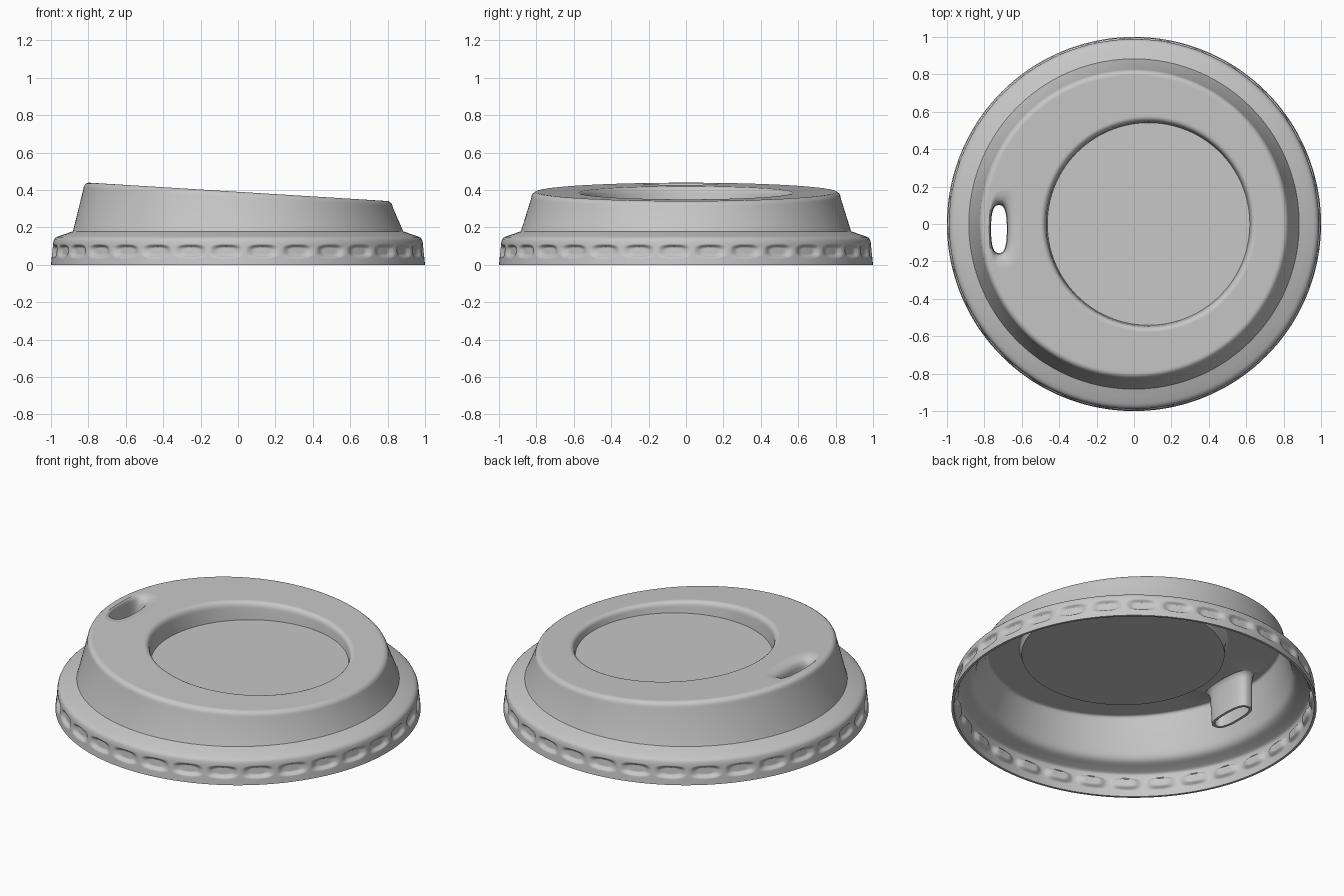
import bpy, bmesh
from math import sin, cos, pi, hypot, radians, copysign
from mathutils import Vector

old = bpy.data.objects.get("Cube")
if old:
    bpy.data.objects.remove(old, do_unlink=True)

DENTS = 32
N = DENTS * 18          # segments round the lid
TILT = -0.0615          # slope of the drinking surface along x
WALL = 0.014            # sheet thickness
TOP = 0.39              # height of the drinking surface at x = 0

bm = bmesh.new()


def dent(a, z):
    """Inward depth of the pressed grips round the rim."""
    pitch = 2 * pi / DENTS
    u = ((a + pi / 2 + 0.064 + pitch / 2) % pitch - pitch / 2) / 0.09
    v = (z - 0.073) / 0.037
    rho = (abs(u) ** 3 + abs(v) ** 3) ** (1 / 3)
    s = min(max((1 - rho) / 0.5, 0), 1)
    return 0.018 * s * s * (3 - 2 * s)


def circle(r, z, k, cx):
    """Ring of radius r; k blends from level (0) to fully tilted (1)."""
    ring = []
    for i in range(N):
        a = 2 * pi * i / N
        q = r - (dent(a, z) if z < 0.12 else 0)
        x = cx + q * cos(a)
        ring.append(bm.verts.new((x, q * sin(a), max(0, z + k * TILT * x))))
    return ring


def slot(cx, half_w, half_l, z, k=1):
    """Rounded oval ring for the drinking spout."""
    ring = []
    for i in range(96):
        a = 2 * pi * (i + 0.5) / 96
        x = cx + half_w * copysign(abs(cos(a)) ** 0.75, cos(a))
        y = -0.027 + half_l * copysign(abs(sin(a)) ** 0.75, sin(a))
        ring.append(bm.verts.new((x, y, z + k * TILT * x)))
    return ring


def skin(rings):
    for lo, hi in zip(rings, rings[1:]):
        n = len(lo)
        for i in range(n):
            j = (i + 1) % n
            bm.faces.new((lo[i], lo[j], hi[j], hi[i]))


def inset(profile, t):
    """Shift a profile by t along its normals."""
    out = []
    for i, (r, z, k, cx) in enumerate(profile):
        a = profile[max(i - 1, 0)]
        b = profile[min(i + 1, len(profile) - 1)]
        dr, dz = b[0] - a[0], b[1] - a[1]
        d = hypot(dr, dz)
        out.append((r - t * dz / d, z + t * dr / d, k, cx))
    return out


def loop_edges(ring):
    return [bm.edges.get((ring[i - 1], ring[i])) for i in range(len(ring))]


def body(corner):
    """Rim, shoulder and side wall, with a given corner between the last two."""
    rows = [(1.0 - 0.1 * z, z, 0, 0)
            for z in [0, 0.02] + [0.034 + 0.004 * i for i in range(21)]]
    rows += [(r, z, 0, 0) for r, z in (
        (0.986, 0.128), (0.982, 0.137), (0.974, 0.145),
        (0.96, 0.152), (0.92, 0.166), *corner)]
    rows += [(r, TOP - d, 1, 0.001) for r, d in (
        (0.827, 0.033), (0.825, 0.022), (0.82, 0.012), (0.812, 0.005),
        (0.804, 0.001), (0.796, 0), (0.79, 0))]
    return rows


# Crisp crease outside, rounded bend inside
crease = ((0.883, 0.179), (0.881, 0.184))
bend = ((0.905, 0.171), (0.894, 0.177), (0.885, 0.186), (0.879, 0.2), (0.874, 0.217))

# Round recess with a level floor
recess = [(r, z, k, 0.078) for r, z, k in (
    (0.58, TOP, 1), (0.573, TOP, 1), (0.566, 0.388, 1),
    (0.559, 0.384, 0.98), (0.553, 0.377, 0.95), (0.549, 0.368, 0.92),
    (0.547, 0.357, 0.88), (0.541, 0.302, 0))]

# Spout: flared mouth inside, straight tube outside
mouth = [(-0.69, 0.085, 0.21, TOP), (-0.691, 0.083, 0.206, TOP),
         (-0.7, 0.07, 0.18, TOP - 0.004), (-0.71, 0.057, 0.156, TOP - 0.011),
         (-0.717, 0.049, 0.141, TOP - 0.025), (-0.721, 0.0445, 0.133, TOP - 0.05),
         (-0.722, 0.042, 0.128, 0.215, 0)]
tube = [(-0.708, 0.066, 0.175, TOP - WALL), (-0.709, 0.065, 0.172, TOP - WALL - 0.002),
        (-0.713, 0.062, 0.16, TOP - 0.026), (-0.717, 0.06, 0.152, TOP - 0.045),
        (-0.722, 0.057, 0.145, 0.215, 0)]

# Outer and inner skins, each with its tilted deck around recess and spout
open_ends = []
for t, corner, spout in ((0, crease, mouth), (WALL, bend, tube)):
    sides = [circle(*p) for p in inset(body(corner), t)]
    bowl = [circle(*p) for p in inset(recess, t)]
    neck = [slot(*p) for p in spout]
    for part in (sides, bowl, neck):
        skin(part)
    bm.faces.new(bowl[-1])
    edges = loop_edges(sides[-1]) + loop_edges(bowl[0]) + loop_edges(neck[0])
    bmesh.ops.triangle_fill(bm, edges=edges, use_beauty=True,
                            normal=Vector((-TILT, 0, 1)).normalized())
    open_ends.append((sides[0], neck[-1]))

# Close the sheet at the rim and at the spout tip
for outer, inner in zip(*open_ends):
    skin([outer, inner])
bmesh.ops.recalc_face_normals(bm, faces=bm.faces)

mesh = bpy.data.meshes.new("cup_lid")
bm.to_mesh(mesh)
bm.free()
lid = bpy.data.objects.new("cup_lid", mesh)
bpy.context.collection.objects.link(lid)

# Plain grey plastic
grey = bpy.data.materials.new("grey_plastic")
grey.use_nodes = True
colour = (0.57, 0.57, 0.57, 1)
grey.diffuse_color = colour
grey.node_tree.nodes["Principled BSDF"].inputs["Base Color"].default_value = colour
mesh.materials.append(grey)

bpy.ops.object.select_all(action="DESELECT")
lid.select_set(True)
bpy.context.view_layer.objects.active = lid
bpy.ops.object.shade_smooth_by_angle(angle=radians(35))
